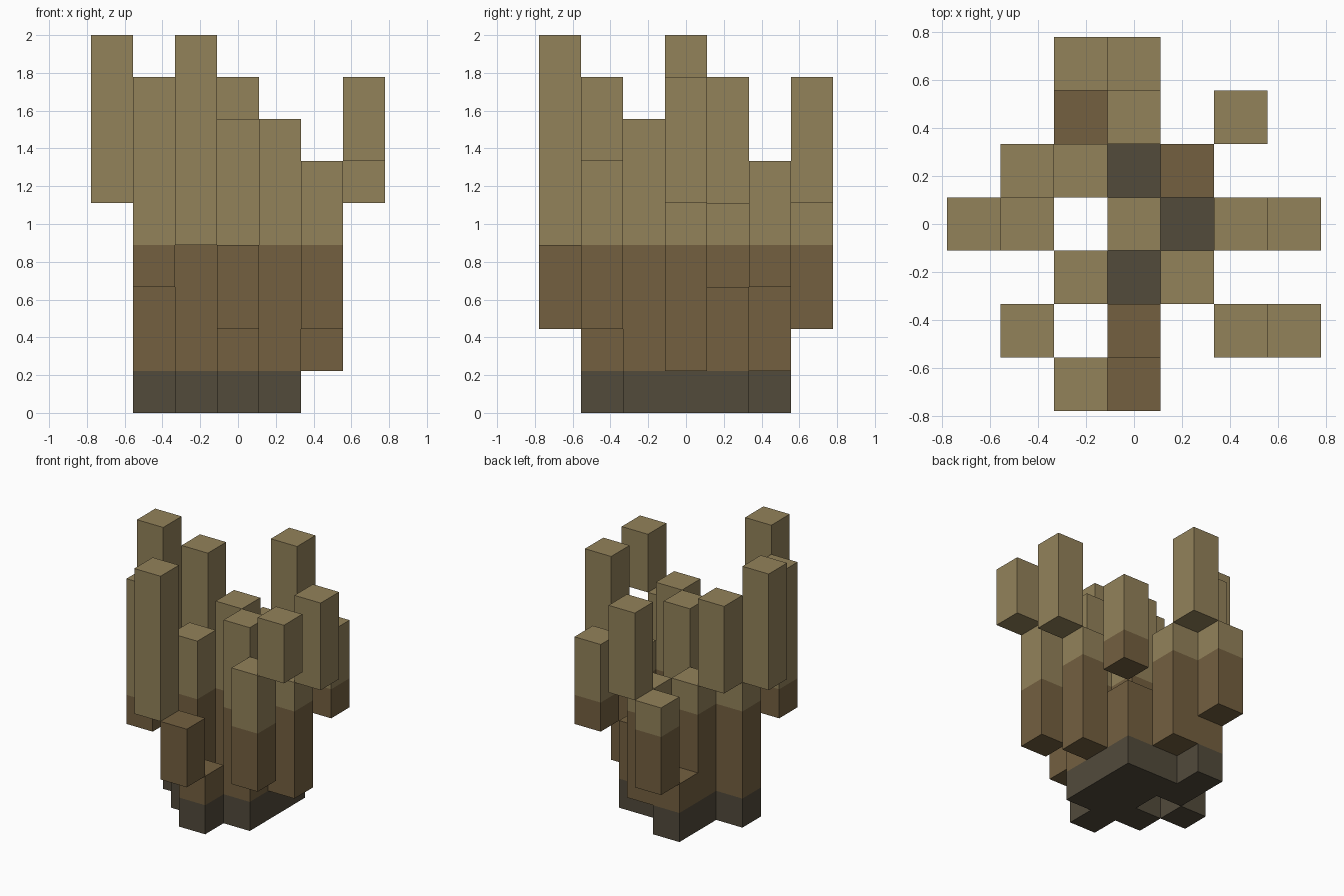
import bpy, bmesh, math
from mathutils import Vector

default = bpy.data.objects.get("Cube")
if default:
    bpy.data.objects.remove(default, do_unlink=True)

CELL = 2 / 9  # edge length of one block

# Each upright column of blocks: (x step, y step, first layer, last layer)
COLUMNS = [
    # core
    (0, 0, 0, 6), (0, 1, 0, 0), (0, -1, 0, 0), (1, 0, 0, 0),
    # front stems
    (0, -2, 0, 1), (0, -3, 2, 3), (-1, -3, 4, 8),
    (-1, -1, 0, 5), (-2, -2, 3, 7),
    # left stems
    (1, -1, 0, 6), (2, -2, 2, 5), (3, -2, 6, 7),
    (2, 0, 1, 4), (3, 0, 5, 7),
    (1, 1, 0, 2), (2, 2, 3, 5),
    # back stems
    (0, 2, 1, 4), (0, 3, 5, 7),
    (-1, 2, 0, 1), (-1, 3, 2, 4),
    # right stems
    (-2, 0, 0, 4), (-3, 0, 5, 8),
    (-1, 1, 0, 4), (-2, 1, 5, 7),
]

# Colour bands by height: (part, colour name, linear colour, first layer, last layer)
BANDS = [
    ("root_base", "dark bark", (0.084, 0.069, 0.044, 1), 0, 0),
    ("lower_stems", "brown bark", (0.174, 0.117, 0.051, 1), 1, 3),
    ("upper_branches", "light tan", (0.291, 0.223, 0.102, 1), 4, 8),
]

BLOCKS = {(x, y, z) for x, y, lo, hi in COLUMNS for z in range(lo, hi + 1)}


def make_material(name, color):
    mat = bpy.data.materials.new(name)
    mat.use_nodes = True
    mat.diffuse_color = color
    bsdf = next(n for n in mat.node_tree.nodes if n.type == 'BSDF_PRINCIPLED')
    bsdf.inputs["Base Color"].default_value = color
    bsdf.inputs["Roughness"].default_value = 0.9
    return mat


def add_block_faces(bm, block):
    """Add only the sides of a block that have no neighbour."""
    centre = Vector((block[0], block[1], block[2] + 0.5))
    for axis in range(3):
        for sign in (-1, 1):
            n = Vector((0, 0, 0))
            n[axis] = sign
            if tuple(int(b + d) for b, d in zip(block, n)) in BLOCKS:
                continue
            u = Vector((0, 0, 0))
            u[(axis + 1) % 3] = 1
            v = n.cross(u)
            corners = [(-1, -1), (1, -1), (1, 1), (-1, 1)]
            bm.faces.new([bm.verts.new((centre + (n + u * a + v * b) / 2) * CELL)
                          for a, b in corners])


def build_band(part, color_name, color, lo, hi):
    bm = bmesh.new()
    for block in sorted(BLOCKS):
        if lo <= block[2] <= hi:
            add_block_faces(bm, block)
    # weld the blocks and merge coplanar sides
    bmesh.ops.remove_doubles(bm, verts=bm.verts[:], dist=0.001)
    bmesh.ops.dissolve_limit(bm, angle_limit=math.radians(1),
                             verts=bm.verts[:], edges=bm.edges[:])
    mesh = bpy.data.meshes.new(part)
    bm.to_mesh(mesh)
    bm.free()
    mesh.materials.append(make_material(color_name, color))
    obj = bpy.data.objects.new(part, mesh)
    bpy.context.collection.objects.link(obj)


for band in BANDS:
    build_band(*band)
